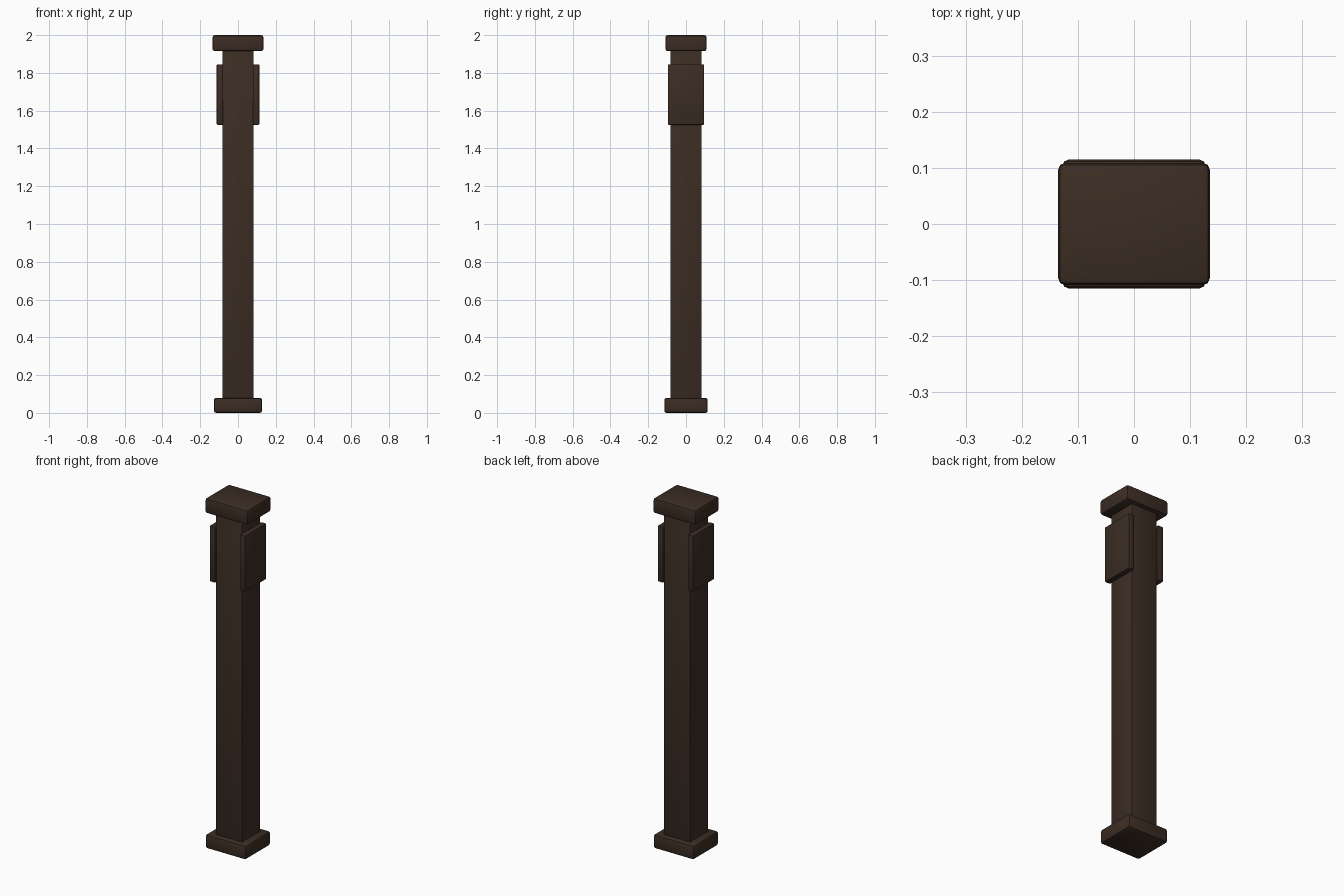
import bpy

if "Cube" in bpy.data.objects:
    bpy.data.objects.remove(bpy.data.objects["Cube"])

wood = bpy.data.materials.new("dark brown wood")
wood.diffuse_color = (0.044, 0.026, 0.017, 1)
wood.use_nodes = True
wood.node_tree.nodes["Principled BSDF"].inputs["Base Color"].default_value = wood.diffuse_color


def block(name, x, y, z, bevel, segments=2):
    """Box spanning the given (min, max) ranges, with softened edges."""
    spans = (x, y, z)
    bpy.ops.mesh.primitive_cube_add(size=1, location=[(a + b) / 2 for a, b in spans])
    ob = bpy.context.object
    ob.name = name
    ob.scale = [b - a for a, b in spans]
    bpy.ops.object.transform_apply(location=False, rotation=False, scale=True)
    mod = ob.modifiers.new("soft edges", 'BEVEL')
    mod.width = bevel
    mod.segments = segments
    bpy.ops.object.modifier_apply(modifier=mod.name)
    bpy.ops.object.shade_smooth_by_angle()
    ob.data.materials.append(wood)
    return ob


# Square post between the foot and the cap
block("post_shaft", (-0.083, 0.083), (-0.083, 0.083), (0.04, 1.95), 0.006)

# Foot and cap blocks
block("post_foot", (-0.128, 0.128), (-0.115, 0.115), (0.0, 0.08), 0.012)
block("post_cap", (-0.135, 0.135), (-0.109, 0.109), (1.915, 2.0), 0.012)

# Cheek plates on the left and right faces
for side, name in ((-1, "left_plate"), (1, "right_plate")):
    x = sorted((side * 0.079, side * 0.113))
    block(name, x, (-0.096, 0.096), (1.525, 1.845), 0.005)
